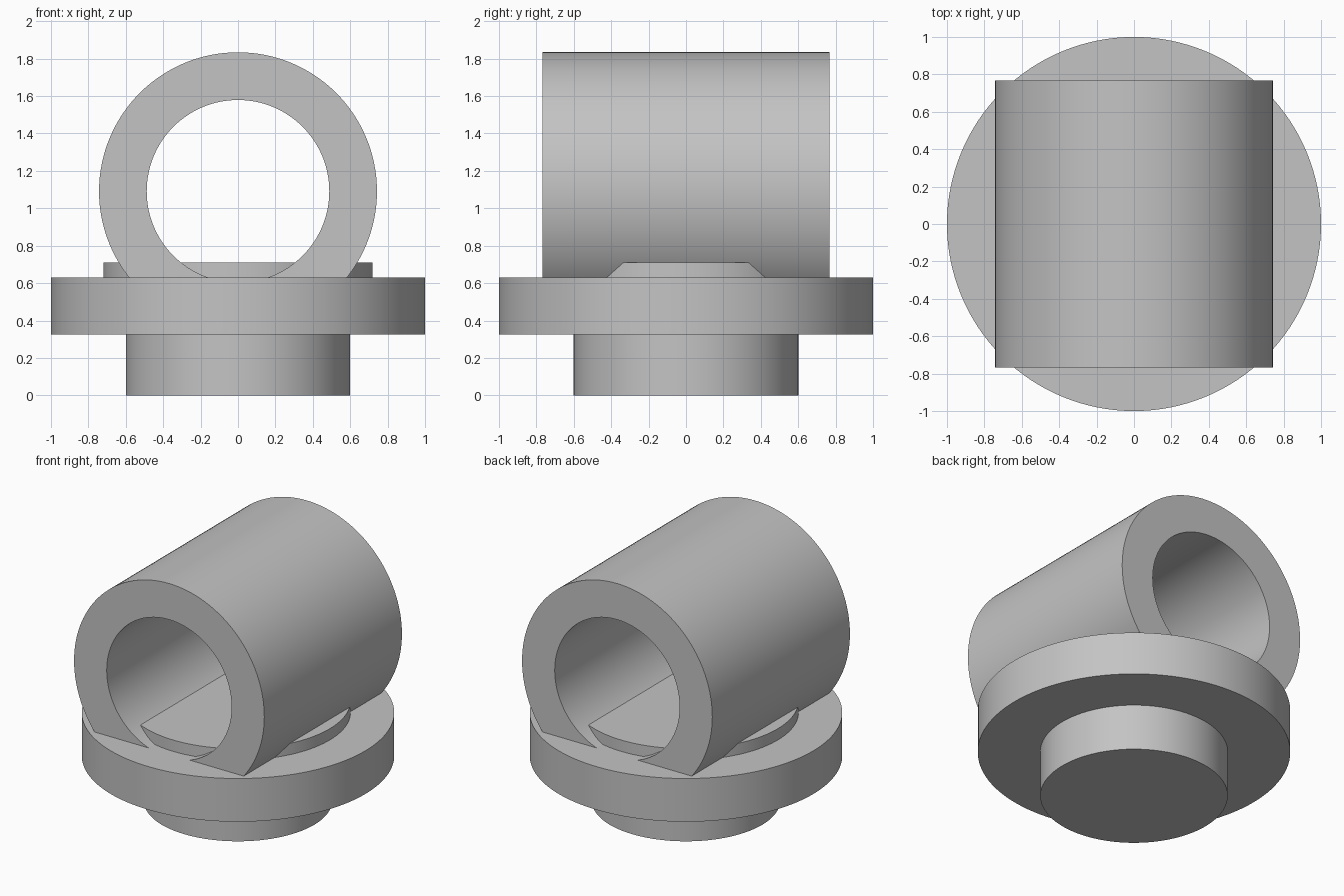
import bpy
import bmesh
from math import radians, tau
from mathutils import Matrix

if "Cube" in bpy.data.objects:
    bpy.data.objects.remove(bpy.data.objects["Cube"])

SEGMENTS = 128
FLANGE_TOP = 0.63

grey = bpy.data.materials.new("plain grey")
grey.use_nodes = True
colour = (0.55, 0.55, 0.55, 1)
grey.diffuse_color = colour
grey.node_tree.nodes["Principled BSDF"].inputs["Base Color"].default_value = colour


def lathe(name, profile, closed=False, trim=None, matrix=Matrix()):
    """Spin a (radius, height) profile about z, then place and trim it."""
    bm = bmesh.new()
    verts = [bm.verts.new((r, 0, z)) for r, z in profile]
    pairs = list(zip(verts, verts[1:]))
    if closed:
        pairs.append((verts[-1], verts[0]))
    edges = [bm.edges.new(p) for p in pairs]
    bmesh.ops.spin(bm, geom=verts + edges, cent=(0, 0, 0), axis=(0, 0, 1),
                   angle=tau, steps=SEGMENTS, use_duplicate=False)
    bmesh.ops.remove_doubles(bm, verts=bm.verts, dist=0.0001)
    bm.transform(matrix)
    if trim is not None:
        bmesh.ops.bisect_plane(bm, geom=bm.verts[:] + bm.edges[:] + bm.faces[:],
                               plane_co=(0, 0, trim), plane_no=(0, 0, 1),
                               clear_inner=True)
        bmesh.ops.holes_fill(bm, edges=[e for e in bm.edges if e.is_boundary])
    bmesh.ops.recalc_face_normals(bm, faces=bm.faces)
    mesh = bpy.data.meshes.new(name)
    bm.to_mesh(mesh)
    bm.free()
    mesh.materials.append(grey)
    obj = bpy.data.objects.new(name, mesh)
    bpy.context.collection.objects.link(obj)
    bpy.ops.object.select_all(action="DESELECT")
    obj.select_set(True)
    bpy.context.view_layer.objects.active = obj
    bpy.ops.object.shade_smooth_by_angle(angle=radians(30))
    return obj


# Stepped round base: stem, wide flange and low raised boss
lathe("stepped_base", [(0, 0), (0.6, 0), (0.6, 0.325), (1, 0.325),
                       (1, FLANGE_TOP), (0.72, FLANGE_TOP), (0.72, 0.71), (0, 0.71)])

# Horizontal open tube, sunk just into the flange
lay_down = Matrix.Translation((0, 0, 1.091)) @ Matrix.Rotation(radians(90), 4, "X")
lathe("cross_tube", [(0.743, -0.768), (0.743, 0.768), (0.488, 0.768), (0.488, -0.768)],
      closed=True, trim=FLANGE_TOP - 0.02, matrix=lay_down)
